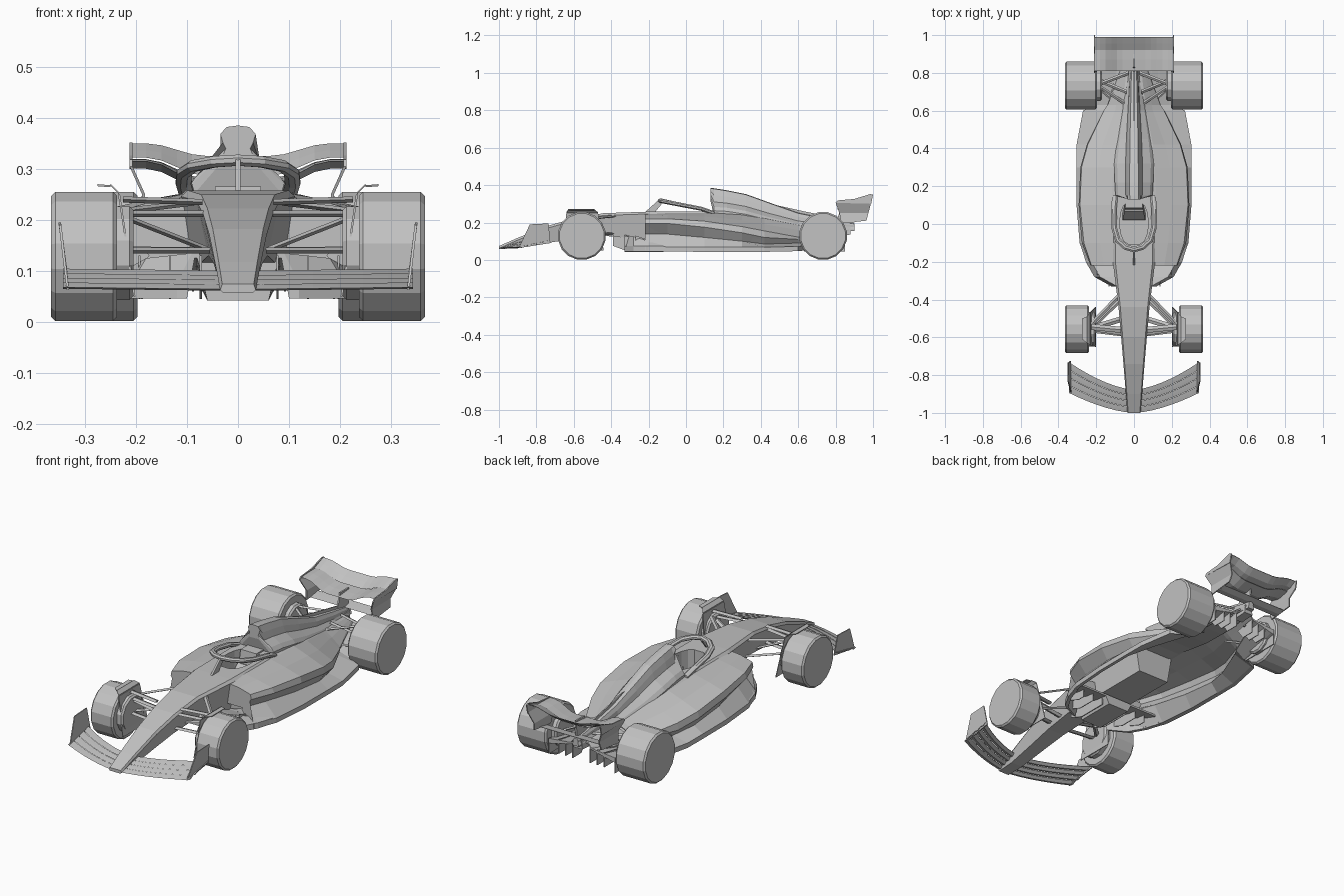
import bpy, math
from mathutils import Vector

grey = bpy.data.materials.new("body_grey")
grey.diffuse_color = (0.54, 0.54, 0.54, 1)


def mesh(name, verts, faces):
    me = bpy.data.meshes.new(name)
    me.from_pydata(verts, [], faces)
    me.materials.append(grey)
    ob = bpy.data.objects.new(name, me)
    bpy.context.collection.objects.link(ob)
    bpy.context.view_layer.objects.active = ob
    bpy.ops.object.mode_set(mode='EDIT')
    bpy.ops.mesh.select_all(action='SELECT')
    bpy.ops.mesh.normals_make_consistent(inside=False)
    bpy.ops.object.mode_set(mode='OBJECT')
    return ob


def rings(name, loops):
    """Skin closed rings of equal length and cap both ends."""
    n = len(loops[0])
    verts = [v for l in loops for v in l]
    faces = [(r * n + i, r * n + (i + 1) % n, (r + 1) * n + (i + 1) % n, (r + 1) * n + i)
             for r in range(len(loops) - 1) for i in range(n)]
    faces += [tuple(range(n))[::-1], tuple(range(len(verts) - n, len(verts)))]
    return mesh(name, verts, faces)


def loft(name, sections):
    """Each section is y and a half outline from top centre to bottom centre."""
    loops = []
    for y, half in sections:
        left = [(-x, z) for x, z in half[1:-1]][::-1]
        loops.append([(x, y, z) for x, z in list(half) + left])
    return rings(name, loops)


def drum(name, x0, x1, y, z, r, n=16, edge=0.008):
    loops = []
    for x, rr in ((x0, r - edge), (x0 + edge, r), (x1 - edge, r), (x1, r - edge)):
        loops.append([(x, y + rr * math.cos((i + .5) * math.tau / n),
                       z + rr * math.sin((i + .5) * math.tau / n)) for i in range(n)])
    return rings(name, loops)


def slab(name, pts, off):
    """Flat outline given a thickness along the offset."""
    return rings(name, [pts, [tuple(Vector(p) + Vector(off)) for p in pts]])


def arm(name, a, b, chord, thick=.006):
    """Suspension link with a flat diamond section."""
    rings(name, [[(x, y + chord, z), (x, y, z + thick), (x, y - chord, z), (x, y, z - thick)]
                 for x, y, z in (a, b)])


def blade(name, half, le, te, thick, segs=14):
    """Wing element: leading and trailing edge as functions of span 0..1."""
    loops = []
    for i in range(segs + 1):
        t = 2 * i / segs - 1
        (ya, za), (yb, zb) = le(abs(t)), te(abs(t))
        x, ym, zm = t * half, (ya + yb) / 2, (za + zb) / 2 - thick * .4
        loops.append([(x, ya, za), (x, ym, zm + thick / 2), (x, yb, zb + .001),
                      (x, yb, zb - .001), (x, ym, zm - thick / 2)])
    return rings(name, loops)


# nose and front chassis: y, top, bottom, half width top, half width bottom
nose = [(-1, .074, .058, .035, .03), (-.9, .118, .062, .043, .033), (-.74, .182, .09, .056, .04),
        (-.6, .222, .115, .068, .048), (-.44, .25, .13, .082, .058), (-.2, .258, .1, .112, .09),
        (.15, .258, .1, .115, .09)]
chassis = loft("nose_chassis", [(y, [(0, t), (w * .88, t), (w, t - .012), (b, z), (0, z)])
                                for y, t, z, w, b in nose])

# sidepod shell, open underneath: outer outline from top centre to floor edge
outer = [
    (-.22, [(0, .245), (.1, .245), (.16, .238), (.225, .22), (.23, .195), (.18, .14), (.245, .075)]),
    (-.1, [(0, .25), (.11, .25), (.18, .239), (.265, .22), (.276, .195), (.225, .138), (.288, .07)]),
    (.1, [(0, .255), (.12, .25), (.2, .232), (.286, .207), (.293, .175), (.255, .12), (.304, .068)]),
    (.3, [(0, .26), (.11, .24), (.19, .212), (.278, .178), (.284, .145), (.255, .1), (.305, .068)]),
    (.42, [(0, .24), (.1, .22), (.165, .19), (.245, .155), (.25, .12), (.22, .085), (.304, .068)]),
    (.6, [(0, .205), (.065, .185), (.1, .16), (.16, .122), (.16, .11), (.15, .09), (.27, .072)]),
    (.63, [(0, .2), (.06, .18), (.095, .155), (.14, .12), (.14, .11), (.135, .095), (.2, .075)]),
    (.85, [(0, .17), (.035, .165), (.045, .155), (.05, .145), (.06, .14), (.08, .135), (.19, .125)])]
pods = loft("sidepods", [(y, h + [(h[-1][0], h[-1][1] - .025), (h[-1][0] - .02, h[-1][1] - .022)]
                          + [(x * .965, z - .009) for x, z in h[-2::-1]]) for y, h in outer])

# cockpit opening
cutter = rings("cockpit_cutter", [[(.075 * math.cos(a) * abs(math.cos(a)) ** -.4, .005 + .115 * math.sin(a), z)
               for a in [(i + .5) * math.tau / 16 for i in range(16)]] for z in (.13, .4)])
cutter.hide_render = True
cutter.hide_viewport = True
for ob in (chassis, pods):
    m = ob.modifiers.new("cockpit", 'BOOLEAN')
    m.object, m.operation, m.solver = cutter, 'DIFFERENCE', 'EXACT'
slab("headrest", [(-.05, .07, .14), (.05, .07, .14), (.045, .085, .265), (-.045, .085, .265)], (0, .06, 0))
slab("seat", [(-.06, .02, .14), (.06, .02, .14), (.05, .07, .2), (-.05, .07, .2)], (0, .04, -.01))

# engine cover with air intake: y, top, base, crown half width, base half width
cover = [(.13, .385, .318, .03, .028), (.15, .383, .237, .03, .098), (.22, .372, .235, .031, .102),
         (.32, .352, .22, .03, .105), (.45, .305, .19, .028, .09), (.6, .252, .165, .024, .065),
         (.75, .222, .15, .02, .04), (.9, .195, .155, .012, .018)]
loft("engine_cover", [(y, [(0, t), (w * .75, t - .003), (w * 1.15, t - (t - b) * .25),
                           (w * .8 + h * .2, t - (t - b) * .5), (h * .85, t - (t - b) * .68),
                           (h, t - (t - b) * .82), (h, b), (0, b)])
                      for y, t, b, w, h in cover])
slab("spine_fin", [(-.003, .36, .32), (-.003, .62, .262), (-.003, .88, .21), (-.003, .6, .22)], (.006, 0, 0))

# front floor with keel: y, half width, tunnel roof
floor = [(-.33, .12, .125), (-.28, .21, .115), (-.2, .255, .09), (-.12, .28, .08)]
loft("front_floor", [(y, [(0, t + .01), (w - .03, t + .01), (w, .075), (w, .046), (w - .02, .046),
                          (w - .035, t), (.08, t), (.06, .042), (0, .042)]) for y, w, t in floor])
for s in (-1, 1):
    for k in range(3):
        x = s * (.075 + .06 * k)
        y = -.39 + .06 * k
        slab("floor_fence", [(x, y, .13), (x, -.15, .09), (x, -.15, .045), (x, y + .08, .045),
                             (x, y, .075)], (.004, 0, 0))
        x = s * (.05 + .04 * k)
        slab("diffuser_strake", [(x, .74, .115), (x, .85, .135), (x, .85, .06), (x, .78, .06)], (.004, 0, 0))
    slab("floor_rear_side", [(s * .19, .63, .08), (s * .19, .85, .125), (s * .19, .85, .045),
                             (s * .19, .63, .045)], (-s * .004, 0, 0))
    slab("inlet_lower_lip", [(s * .09, -.19, .1), (s * .18, -.19, .12), (s * .2, -.19, .165),
                             (s * .1, -.19, .175)], (0, .01, 0))

# halo: flat-sided hoop of x, y, z points and a front strut
side = [(.1, .15, .25), (.107, .08, .274), (.105, -.02, .293), (.086, -.085, .306), (.045, -.122, .314)]
hoop = side + [(0, -.135, .317)] + [(-x, y, z) for x, y, z in side[::-1]]
loops = []
for i, p in enumerate(hoop):
    d = Vector(hoop[min(i + 1, 10)]) - Vector(hoop[max(i - 1, 0)])
    n = d.cross(Vector((0, 0, 1))).normalized() * .015
    up = Vector((0, 0, .011))
    loops.append([tuple(Vector(p) + a * n + b * up) for a, b in
                  ((1, -.4), (1, .4), (.4, 1), (-.4, 1), (-1, .4), (-1, -.4), (-.4, -1), (.4, -1))])
rings("halo_ring", loops)
slab("halo_strut", [(-.005, -.145, .322), (-.005, -.125, .305), (-.005, -.17, .25), (-.005, -.225, .25)],
     (.01, 0, 0))

# front wing, four stacked elements
for k in range(4):
    def edge(f, t):
        c = t ** 1.6
        return (-1 + .105 * c + f * (.125 + .04 * c), .064 + .036 * f + .004 * t)
    blade("front_wing_element", .343, lambda t: edge(k * .25, t),
          lambda t: edge(k * .25 + .235, t), .008)


# rear wing
def lift(t):
    u = min(max((t - .3) / .55, 0), 1)
    return -.045 * (1 - u * u * (3 - 2 * u))


blade("rear_wing_main", .21, lambda t: (.81, .315 + lift(t)), lambda t: (.93, .318 + lift(t) * .85), .018)
blade("rear_wing_flap", .21, lambda t: (.92, .322 + lift(t) * .8),
      lambda t: (.99, .349 + lift(t) * .55), .01)
blade("beam_wing", .19, lambda t: (.86, .198), lambda t: (.92, .21), .008, 4)
slab("wing_pylon", [(-.004, .8, .19), (-.004, .83, .285), (-.004, .9, .285), (-.004, .89, .18)], (.008, 0, 0))
slab("crash_structure", [(-.025, .8, .13), (.025, .8, .13), (.02, .8, .175), (-.02, .8, .175)], (0, .08, .005))

for s in (-1, 1):
    def mir(pts):
        return [(s * x, y, z) for x, y, z in pts]

    def span(a, b):
        return sorted((s * a, s * b))

    # endplates
    slab("front_endplate", mir([(.336, -.895, .063), (.351, -.835, .19), (.352, -.735, .195),
                                (.338, -.725, .09)]), (-s * .005, 0, 0))
    slab("rear_endplate_upper", mir([(.213, .8, .305), (.213, .81, .318), (.213, .9, .326), (.213, .985, .352),
                                     (.213, 1, .348), (.213, .99, .3)]), (-s * .006, 0, 0))
    slab("rear_endplate_lower", mir([(.213, .8, .306), (.213, .99, .306), (.188, .975, .25),
                                     (.188, .82, .25)]), (-s * .006, 0, 0))
    slab("rear_endplate_foot", mir([(.188, .82, .25), (.188, .975, .25), (.195, .965, .21),
                                    (.195, .83, .195)]), (-s * .006, 0, 0))
    # wheels and brake drums
    drum("front_wheel", *span(.237, .366), -.557, .1285, .129)
    drum("rear_wheel", *span(.197, .366), .733, .1285, .129)
    drum("front_brake_drum", *span(.205, .245), -.557, .135, .095, 12)
    drum("rear_brake_drum", *span(.17, .21), .733, .13, .085, 12)
    # wheel deflector
    slab("deflector_side", mir([(.205, -.65, .05), (.235, -.64, .25), (.235, -.47, .25), (.205, -.44, .05)]),
         (-s * .004, 0, 0))
    slab("deflector_bend", mir([(.233, -.64, .25), (.233, -.47, .25), (.25, -.49, .267), (.25, -.63, .267)]),
         (0, 0, .004))
    slab("deflector_top", mir([(.25, -.63, .264), (.25, -.49, .264), (.275, -.5, .266), (.275, -.61, .266)]),
         (0, 0, .004))
    # suspension: inner point, outer point
    front = [((.06, -.575, .212), (.225, -.55, .212)), ((.08, -.38, .235), (.225, -.53, .217)),
             ((.07, -.56, .235), (.225, -.545, .24)), ((.055, -.58, .14), (.215, -.56, .14)),
             ((.06, -.39, .14), (.215, -.54, .142)), ((.055, -.5, .14), (.22, -.55, .205))]
    rear = [((.05, .64, .18), (.185, .73, .2)), ((.03, .8, .19), (.185, .74, .2)),
            ((.07, .62, .12), (.185, .72, .1)), ((.04, .8, .12), (.185, .74, .1)),
            ((.04, .7, .19), (.185, .76, .13))]
    for label, arms, chord in (("front_arm", front, .016), ("rear_arm", rear, .011)):
        for a, b in arms:
            arm(label, *mir([a, b]), chord)
